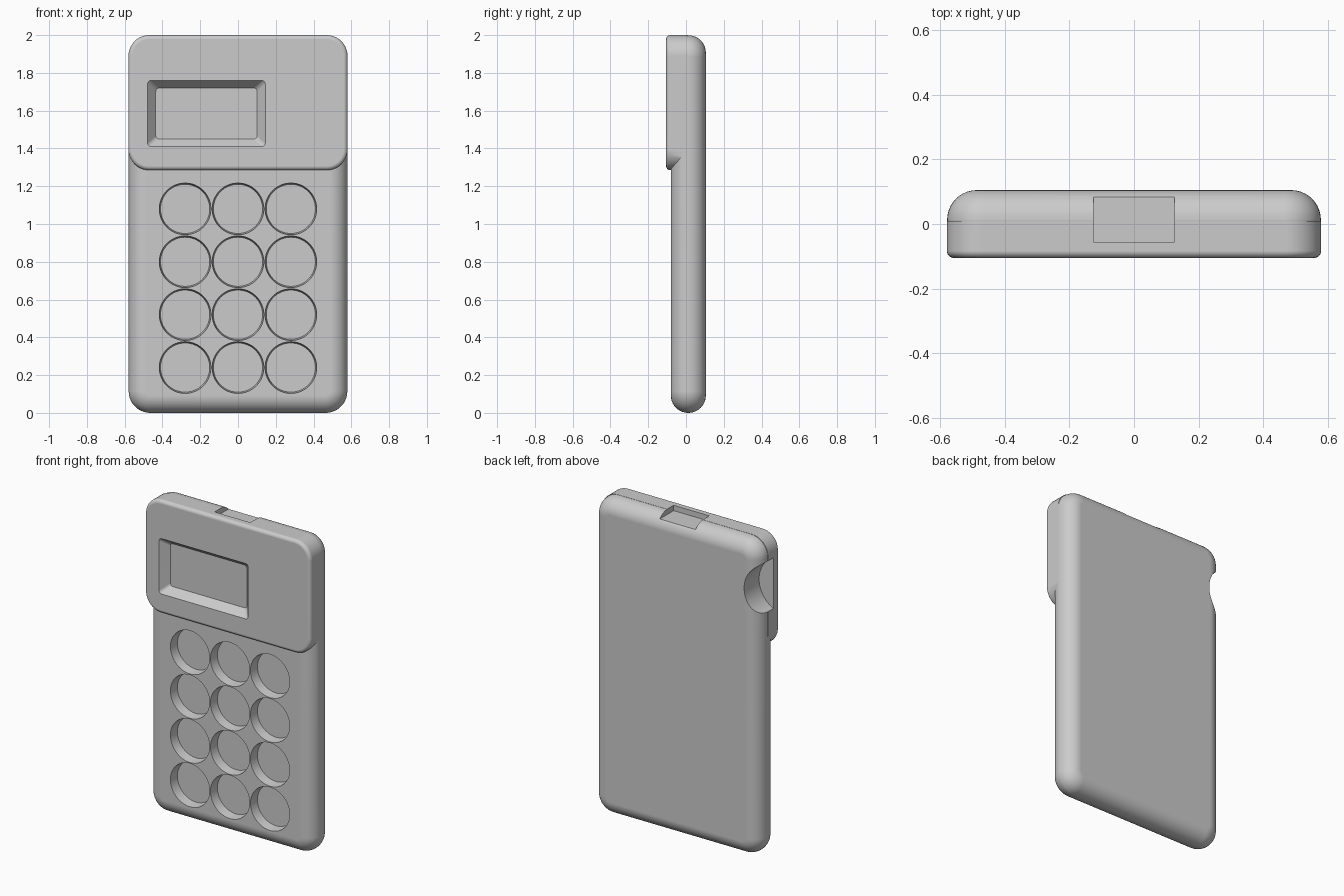
import bpy, bmesh, math
from mathutils import Matrix, Vector

if "Cube" in bpy.data.objects:
    bpy.data.objects.remove(bpy.data.objects["Cube"], do_unlink=True)

grey = bpy.data.materials.new("plain grey")
grey.use_nodes = True
grey.diffuse_color = (0.6, 0.6, 0.6, 1)
grey.node_tree.nodes["Principled BSDF"].inputs["Base Color"].default_value = (0.6, 0.6, 0.6, 1)


def finish(name, bm):
    bmesh.ops.recalc_face_normals(bm, faces=bm.faces)
    mesh = bpy.data.meshes.new(name)
    bm.to_mesh(mesh)
    bm.free()
    mesh.materials.append(grey)
    obj = bpy.data.objects.new(name, mesh)
    bpy.context.collection.objects.link(obj)
    return obj


def bevel(bm, edges, radius, segments):
    bmesh.ops.bevel(bm, geom=edges, offset=radius, offset_type='OFFSET', segments=segments,
                    profile=0.5, affect='EDGES', clamp_overlap=False)


def slab(name, low, high, corner=0, front=0, back=0, segments=10, taper=(1, 1)):
    """Box with rounded corners, rounded front and back rims and a scaled back end."""
    low, high = Vector(low), Vector(high)
    mid, size = (low + high) / 2, high - low
    bm = bmesh.new()
    bmesh.ops.create_cube(bm, size=1)
    for v in bm.verts:
        kx, kz = taper if v.co.y > 0 else (1, 1)
        v.co = mid + Vector((v.co.x * size.x * kx, v.co.y * size.y, v.co.z * size.z * kz))
    if corner:
        sides = [e for e in bm.edges if abs(e.verts[0].co.y - e.verts[1].co.y) > size.y / 2]
        bevel(bm, sides, corner, segments)
    for y, radius in ((low.y, front), (high.y, back)):
        if radius:
            rim = [e for e in bm.edges if all(abs(v.co.y - y) < 1e-5 for v in e.verts)]
            bevel(bm, rim, radius, segments)
    return finish(name, bm)


def disc(name, centre, back_radius, front_radius, depth, segments=64):
    """Tapered cylinder lying along y."""
    bm = bmesh.new()
    bmesh.ops.create_cone(bm, cap_ends=True, segments=segments, radius1=back_radius,
                          radius2=front_radius, depth=depth,
                          matrix=Matrix.Translation(centre) @ Matrix.Rotation(math.pi / 2, 4, 'X'))
    return finish(name, bm)


def combine(target, other, operation):
    mod = target.modifiers.new(operation.lower(), 'BOOLEAN')
    mod.operation, mod.solver, mod.object = operation, 'EXACT', other
    bpy.context.view_layer.objects.active = target
    bpy.ops.object.modifier_apply(modifier=mod.name)
    bpy.data.objects.remove(other, do_unlink=True)


# Pill-edged body with the raised display head
case = slab("calculator_case", (-0.579, -0.08, 0), (0.579, 0.105, 1.999), 0.115, 0.092, 0.092)
head = slab("display_head", (-0.58, -0.105, 1.285), (0.58, 0.01, 2), 0.11, front=0.022, segments=10)
combine(case, head, 'UNION')

# Sloped display recess
display = slab("display_cutter", (-0.492, -0.12, 1.398), (0.158, -0.055, 1.772),
               0.016, segments=4, taper=(0.826, 0.725))
combine(case, display, 'DIFFERENCE')

# Key wells in three columns and four rows
for row in range(4):
    for column in (-1, 0, 1):
        well = disc("key_cutter", (column * 0.28, -0.055, 0.24 + row * 0.28), 0.13, 0.138, 0.07)
        combine(case, well, 'DIFFERENCE')

# Connector notch in the top, and curved notch in the right side, both open to the back
combine(case, slab("top_notch_cutter", (-0.125, -0.055, 1.966), (0.125, 0.2, 2.1)), 'DIFFERENCE')
combine(case, disc("side_notch_cutter", (-0.658, 0.08, 1.70), 0.178, 0.178, 0.25), 'DIFFERENCE')

# Smooth rounding with crisp cuts
bpy.ops.object.select_all(action='DESELECT')
case.select_set(True)
bpy.context.view_layer.objects.active = case
bpy.ops.object.shade_smooth_by_angle(angle=math.radians(30))
normals = case.modifiers.new("flat face normals", 'WEIGHTED_NORMAL')
normals.keep_sharp = True
